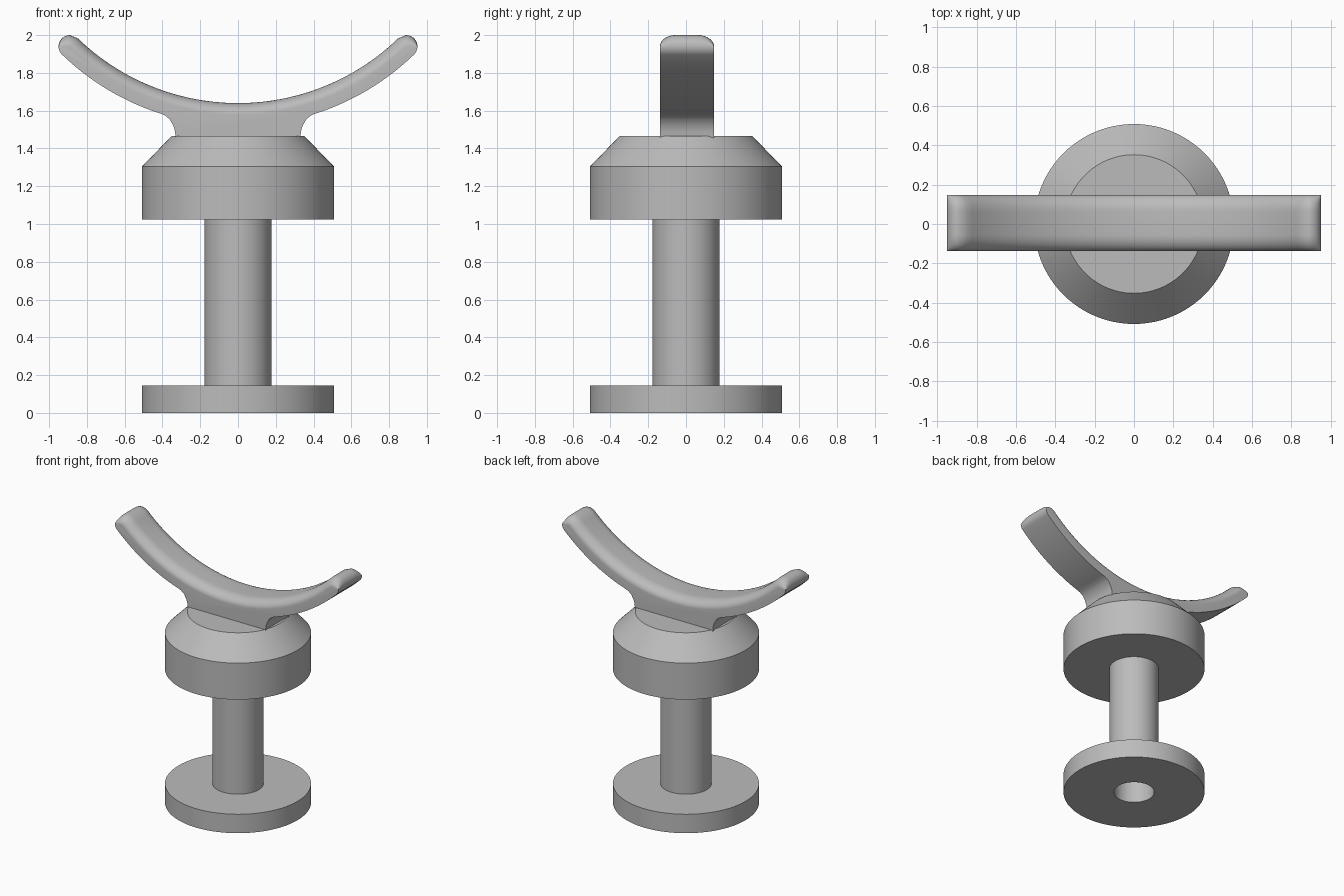
import bpy, bmesh, math
from math import sin, cos, pi, radians

cube = bpy.data.objects.get("Cube")
if cube:
    bpy.data.objects.remove(cube, do_unlink=True)

grey = bpy.data.materials.new("plain grey")
grey.use_nodes = True
grey.diffuse_color = (0.5, 0.5, 0.5, 1)
grey.node_tree.nodes["Principled BSDF"].inputs["Base Color"].default_value = (0.5, 0.5, 0.5, 1)


def finish(name, bm, angle):
    bmesh.ops.remove_doubles(bm, verts=bm.verts, dist=0.0001)
    bmesh.ops.recalc_face_normals(bm, faces=bm.faces)
    mesh = bpy.data.meshes.new(name)
    bm.to_mesh(mesh)
    bm.free()
    mesh.materials.append(grey)
    obj = bpy.data.objects.new(name, mesh)
    bpy.context.collection.objects.link(obj)
    bpy.ops.object.select_all(action='DESELECT')
    obj.select_set(True)
    bpy.context.view_layer.objects.active = obj
    bpy.ops.object.shade_smooth_by_angle(angle=radians(angle))
    return obj


def lathe(name, profile, steps=96):
    bm = bmesh.new()
    verts = [bm.verts.new((r, 0, z)) for r, z in profile]
    edges = [bm.edges.new(pair) for pair in zip(verts, verts[1:])]
    bmesh.ops.spin(bm, geom=verts + edges, cent=(0, 0, 0), axis=(0, 0, 1),
                   angle=2 * pi, steps=steps)
    return finish(name, bm, 30)


# Pedestal: foot disc, stem, chamfered collar, with a bore from below
WIDE, STEM, BORE, NECK = 0.508, 0.178, 0.145, 0.352
lathe("pedestal", [
    (0, 1.03), (BORE, 1.03), (BORE, 0), (WIDE, 0), (WIDE, 0.145), (STEM, 0.145),
    (STEM, 1.025), (WIDE, 1.025), (WIDE, 1.305), (NECK, 1.465), (0, 1.465)])

# Curved cradle: side profile lofted across its width, upper edges rounded
INNER, TIP, AXIS_Z = 1.22, 0.06, 2.86
MID, OUTER = INNER + TIP, INNER + 2 * TIP
SWEEP = math.asin(0.89 / MID)
FILLET = [(0.42, 1.588), (0.39, 1.577), (0.362, 1.555), (0.342, 1.52),
          (0.333, 1.49), (0.33, 1.45)]


def arc(radius, a):
    return radius * sin(a), AXIS_Z - radius * cos(a)


def half_profile(sink):
    """Right half outline; sink 0 is full height, 1 is fully rounded away."""
    pts = [arc(INNER + TIP * sink, SWEEP * i / 24) for i in range(25)]
    cx, cz = arc(MID, SWEEP)
    end = SWEEP - pi / 2
    for i in range(13):
        p = pi / 2 + (end - pi / 2) * i / 12
        lift = TIP * sin(p) * ((1 - sink) if p > 0 else 1)
        pts.append((cx + TIP * cos(p) * (1 if p < 1.5 else 1 - sink), cz + lift))
    inner_a = math.asin(FILLET[0][0] / OUTER)
    pts += [arc(OUTER, SWEEP + (inner_a - SWEEP) * i / 14) for i in range(1, 14)]
    return pts + FILLET


def cradle():
    bm = bmesh.new()
    half, rounding, centre = 0.143, 0.085, 0.005
    side = [(half - rounding * (1 - sin(t)), 1 - cos(t))
            for t in (pi / 2 * i / 10 for i in range(11))]
    slices = [(-y, s) for y, s in reversed(side)] + side
    rings = []
    for y, sink in slices:
        right = half_profile(sink)
        outline = right + [(-x, z) for x, z in reversed(right[1:])]
        rings.append([bm.verts.new((x, y + centre, z)) for x, z in outline])
    n = len(rings[0])
    for a, b in zip(rings, rings[1:]):
        for i in range(n):
            j = (i + 1) % n
            bm.faces.new((a[i], a[j], b[j], b[i]))
    bm.faces.new(rings[0])
    bm.faces.new(rings[-1])
    return finish("cradle", bm, 40)


cradle()
